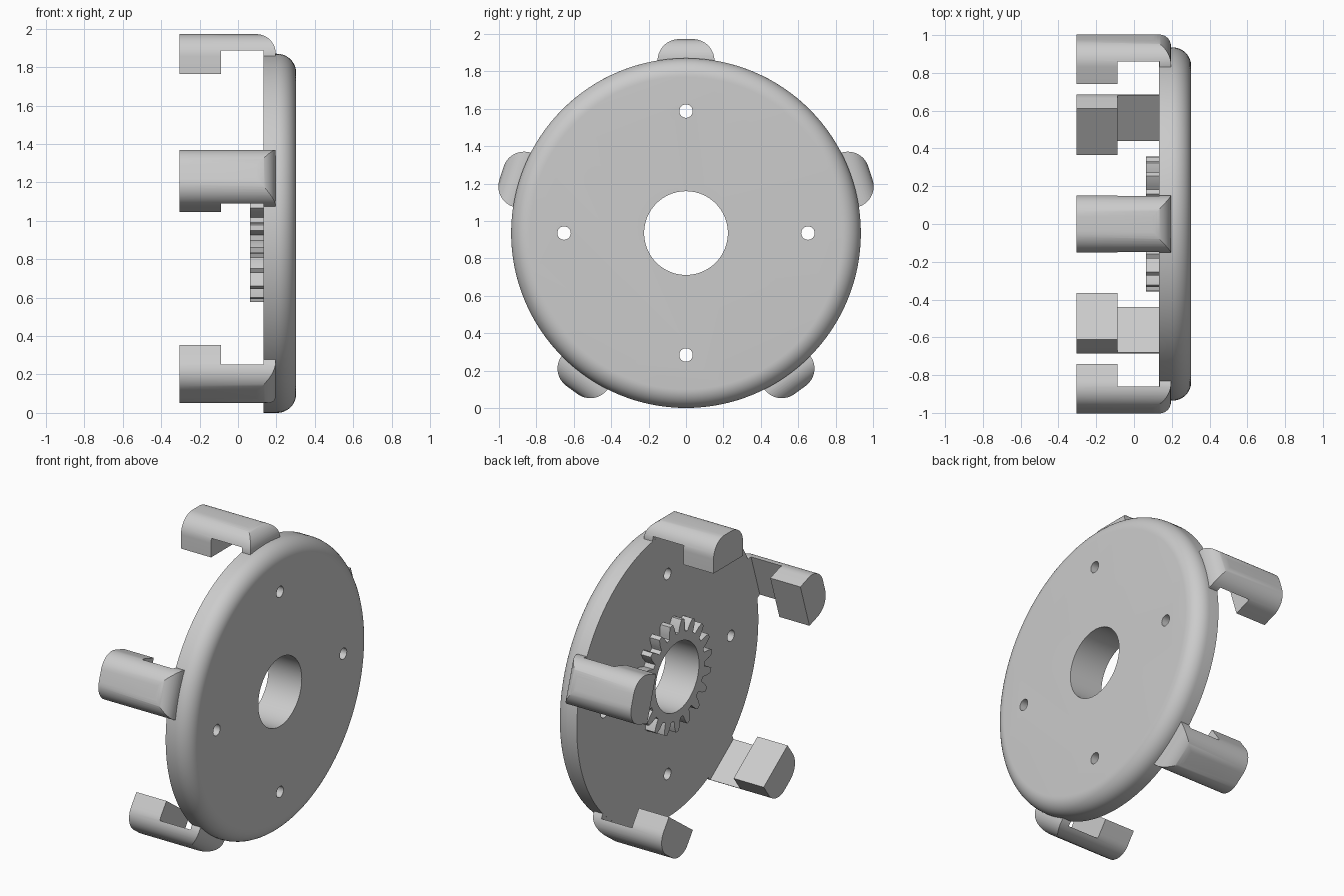
import bpy, bmesh
from math import sin, cos, pi, radians
from mathutils import Vector, Matrix

if "Cube" in bpy.data.objects:
    bpy.data.objects.remove(bpy.data.objects["Cube"], do_unlink=True)

R = 0.935                    # disc radius, also the height of the axis
CENTRE = Vector((0, 0, R))
BACK, FRONT = 0.133, 0.303   # disc faces along x
BORE = 0.224

grey = bpy.data.materials.new("light_grey")
grey.use_nodes = True
grey.diffuse_color = (0.6, 0.6, 0.6, 1)
grey.node_tree.nodes["Principled BSDF"].inputs["Base Color"].default_value = (0.6, 0.6, 0.6, 1)


def finish(name, bm):
    bmesh.ops.recalc_face_normals(bm, faces=bm.faces)
    mesh = bpy.data.meshes.new(name)
    bm.to_mesh(mesh)
    bm.free()
    mesh.materials.append(grey)
    obj = bpy.data.objects.new(name, mesh)
    obj.location = CENTRE
    bpy.context.collection.objects.link(obj)
    return obj


def prism(name, points, depth):
    """Extrude a closed outline of 3D points along the depth vector."""
    bm = bmesh.new()
    face = bm.faces.new([bm.verts.new(p) for p in points])
    new = bmesh.ops.extrude_face_region(bm, geom=[face])["geom"]
    bmesh.ops.translate(bm, vec=depth, verts=[v for v in new if isinstance(v, bmesh.types.BMVert)])
    return finish(name, bm)


def arc(cx, cy, radius, start, end, steps=12):
    angles = [radians(start + (end - start) * i / steps) for i in range(steps + 1)]
    return [(cx + radius * cos(a), cy + radius * sin(a)) for a in angles]


def select(obj):
    bpy.ops.object.select_all(action='DESELECT')
    obj.select_set(True)
    bpy.context.view_layer.objects.active = obj


def combine(obj, other, operation):
    """Apply a boolean and remove the helper object."""
    select(obj)
    mod = obj.modifiers.new("cut", 'BOOLEAN')
    mod.operation, mod.object, mod.solver = operation, other, 'EXACT'
    bpy.ops.object.modifier_apply(modifier=mod.name)
    bpy.data.objects.remove(other, do_unlink=True)


def bore(obj, y, z, radius, sides):
    ring = arc(y, z, radius, 0, 360, sides)[:-1]
    combine(obj, prism("cutter", [(-0.5, a, b) for a, b in ring], Vector((1, 0, 0))), 'DIFFERENCE')


def smooth(obj):
    select(obj)
    bpy.ops.object.shade_smooth_by_angle(angle=radians(30))


# Disc with a rounded outer rim, turned around the x axis
profile = [(BACK, 0), (BACK, R)] + arc(FRONT - 0.1, R - 0.1, 0.1, 90, 0) + [(FRONT, 0)]
bm = bmesh.new()
verts = [bm.verts.new((x, 0, r)) for x, r in profile]
edges = [bm.edges.new(pair) for pair in zip(verts, verts[1:])]
bmesh.ops.spin(bm, geom=verts + edges, axis=(1, 0, 0), cent=(0, 0, 0), angle=2 * pi, steps=128)
bmesh.ops.remove_doubles(bm, verts=bm.verts, dist=1e-4)
bmesh.ops.dissolve_limit(bm, angle_limit=0.001, verts=bm.verts, edges=bm.edges)
disc = finish("disc", bm)
bore(disc, 0, 0, BORE, 64)
for k in range(4):
    bore(disc, 0.652 * cos(k * pi / 2), 0.652 * sin(k * pi / 2), 0.036, 24)
smooth(disc)

# Gear ring on the inner face, one tooth pointing down
TEETH = 19
tooth = [(-6.6, 0.281), (-5.6, 0.3), (-4.6, 0.325), (-2.3, 0.358)]
tooth += [(-a, r) for a, r in reversed(tooth)]
outline = []
for k in range(TEETH):
    for a, r in tooth:
        t = radians(-90 + 360 * k / TEETH + a)
        outline.append((0.063, r * cos(t), r * sin(t)))
gear = prism("gear_ring", outline, Vector((BACK + 0.002 - 0.063, 0, 0)))
bore(gear, 0, 0, BORE, 64)
smooth(gear)

# Hooked arm: side profile intersected with a rounded cross-section
TOP, HALF, END = 1.037, 0.152, 0.196
side = [(-0.305, 0.83), (-0.088, 0.83), (-0.088, 0.953), (BACK + 0.001, 0.953),
        (BACK + 0.001, 0.86), (END, 0.86)]
side += arc(END - 0.1, TOP - 0.1, 0.1, 0, 90) + [(-0.305, TOP)]
arm = prism("arm_1", [(x, -0.3, z) for x, z in side], Vector((0, 0.6, 0)))
ROUND = 0.115
section = [(-HALF, 0.7), (HALF, 0.7)]
section += arc(HALF - ROUND, TOP - ROUND, ROUND, 0, 90) + arc(ROUND - HALF, TOP - ROUND, ROUND, 90, 180)
combine(arm, prism("section", [(-0.6, y, z) for y, z in section], Vector((1.2, 0, 0))), 'INTERSECT')
smooth(arm)

# Five arms evenly around the rim
for k in range(1, 5):
    other = arm.copy()
    other.name = f"arm_{k + 1}"
    other.rotation_euler.x = k * 2 * pi / 5
    bpy.context.collection.objects.link(other)
